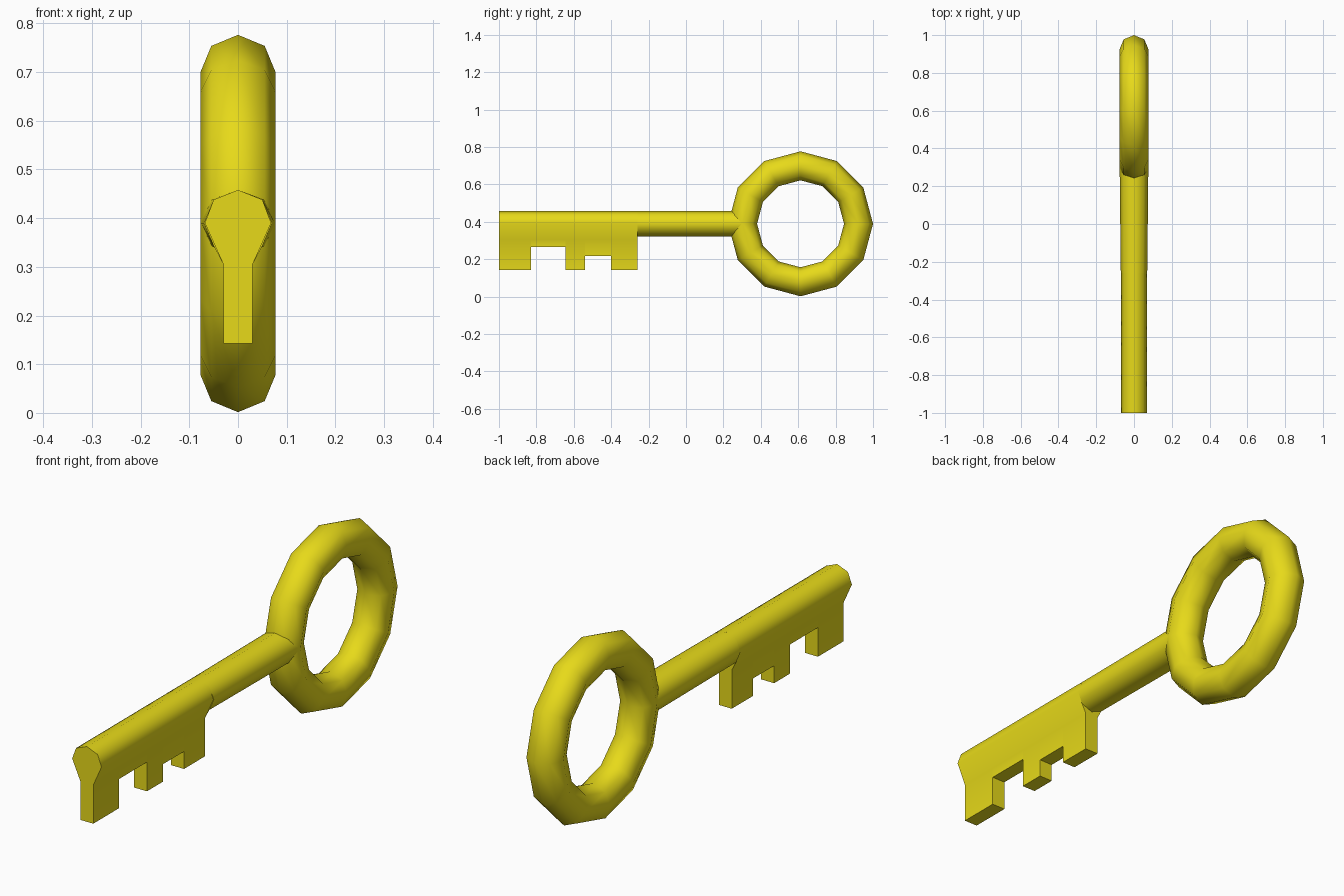
import bpy, bmesh, math

if "Cube" in bpy.data.objects:
    bpy.data.objects.remove(bpy.data.objects["Cube"])

gold = bpy.data.materials.new("gold")
gold.diffuse_color = (0.8, 0.7, 0.01, 1)
gold.use_nodes = True
gold.node_tree.nodes["Principled BSDF"].inputs["Base Color"].default_value = gold.diffuse_color

CZ, R = 0.39, 0.068  # shaft axis height and radius


def finish(obj):
    obj.data.materials.append(gold)
    bpy.ops.object.select_all(action='DESELECT')
    obj.select_set(True)
    bpy.context.view_layer.objects.active = obj
    bpy.ops.object.shade_smooth_by_angle(angle=math.radians(50))


def keyhole(y, low):
    # round top flaring down into a flat blade that ends at height low
    half = [(0.05, 0.438), (R, CZ), (0.03, 0.305), (0.03, low)]
    pts = [(0, CZ + R)] + half + [(-x, z) for x, z in reversed(half)]
    return [(x, y, z) for x, z in pts]


def octagon(y, rx):
    # eight sides, bottom point doubled to match the keyhole count
    k = math.sqrt(0.5)
    half = [(k * rx, CZ + k * R), (rx, CZ), (k * rx, CZ - k * R), (0, CZ - R)]
    pts = [(0, CZ + R)] + half + [(-x, z) for x, z in reversed(half)]
    return [(x, y, z) for x, z in pts]


# shaft with toothed bit: lofted sections, the blade height steps at each notch
teeth = [(-1.0, -0.83, 0.143), (-0.83, -0.645, 0.265), (-0.645, -0.54, 0.143),
         (-0.54, -0.40, 0.216), (-0.40, -0.26, 0.143)]
sections = []
for y0, y1, low in teeth:
    sections += [keyhole(y0, low), keyhole(y1, low)]
sections += [octagon(-0.26, 0.07), octagon(0.30, 0.076)]

bm = bmesh.new()
loops = [[bm.verts.new(p) for p in s] for s in sections]
for a, b in zip(loops, loops[1:]):
    for i in range(9):
        j = (i + 1) % 9
        bm.faces.new((a[i], a[j], b[j], b[i]))
bm.faces.new(loops[0])
bm.faces.new(loops[-1])
bmesh.ops.remove_doubles(bm, verts=bm.verts[:], dist=0.0005)
bmesh.ops.recalc_face_normals(bm, faces=bm.faces[:])
mesh = bpy.data.meshes.new("shaft_and_bit")
bm.to_mesh(mesh)
bm.free()
shaft = bpy.data.objects.new("shaft_and_bit", mesh)
bpy.context.collection.objects.link(shaft)
finish(shaft)

# ring handle standing in the side plane
bpy.ops.mesh.primitive_torus_add(
    major_segments=12, minor_segments=8, major_radius=0.31, minor_radius=0.0775,
    location=(0, 0.6125, 0.389), rotation=(0, math.pi / 2, 0))
ring = bpy.context.object
ring.name = "ring_handle"
finish(ring)
